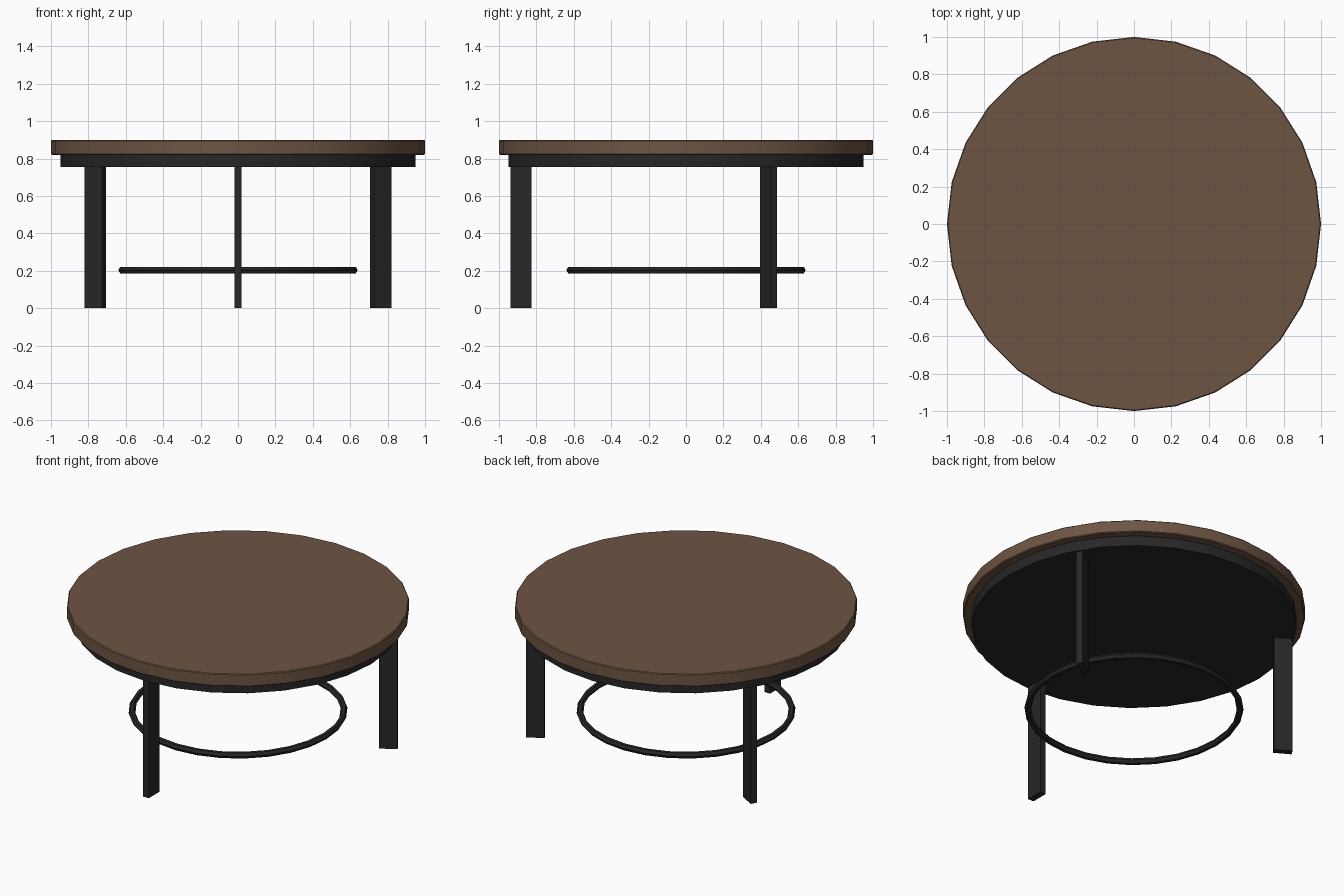
import bpy
from math import radians, sin, cos

cube = bpy.data.objects.get("Cube")
if cube:
    bpy.data.objects.remove(cube, do_unlink=True)

SIDES = 28


def make_material(name, colour, roughness):
    mat = bpy.data.materials.new(name)
    mat.use_nodes = True
    mat.diffuse_color = (*colour, 1)
    shader = mat.node_tree.nodes["Principled BSDF"]
    shader.inputs["Base Color"].default_value = (*colour, 1)
    shader.inputs["Roughness"].default_value = roughness
    return mat


wood = make_material("brown wood", (0.155, 0.09, 0.055), 0.6)
metal = make_material("black metal", (0.02, 0.02, 0.02), 0.5)


def finish(name, mat, smooth=True):
    obj = bpy.context.object
    obj.name = obj.data.name = name
    obj.data.materials.append(mat)
    if smooth:
        bpy.ops.object.shade_smooth_by_angle(angle=radians(35))
    return obj


def disc(name, radius, bottom, top, mat):
    bpy.ops.mesh.primitive_cylinder_add(
        vertices=SIDES, radius=radius, depth=top - bottom,
        location=(0, 0, (top + bottom) / 2))
    return finish(name, mat)


# Round top with a slightly eased edge, and the apron below it
table_top = disc("table_top", 1.0, 0.82, 0.90, wood)
bevel = table_top.modifiers.new("eased_edge", "BEVEL")
bevel.width = 0.005
bevel.segments = 1
bevel.limit_method = "ANGLE"
bevel.angle_limit = radians(60)
disc("apron", 0.95, 0.755, 0.82, metal)

# Three flat legs, each pointing outwards from the centre
for name, degrees in (("front_leg", -90), ("back_left_leg", 30), ("back_right_leg", 150)):
    a = radians(degrees)
    bpy.ops.mesh.primitive_cube_add(
        size=1, location=(0.882 * cos(a), 0.882 * sin(a), 0.38), rotation=(0, 0, a))
    bpy.context.object.scale = (0.11, 0.04, 0.76)
    bpy.ops.object.transform_apply(location=False, rotation=False, scale=True)
    finish(name, metal, smooth=False)

# Thin ring between the legs
bpy.ops.mesh.primitive_torus_add(
    major_segments=SIDES, minor_segments=6, major_radius=0.62, minor_radius=0.02,
    location=(0, 0, 0.203))
finish("stretcher_ring", metal)
